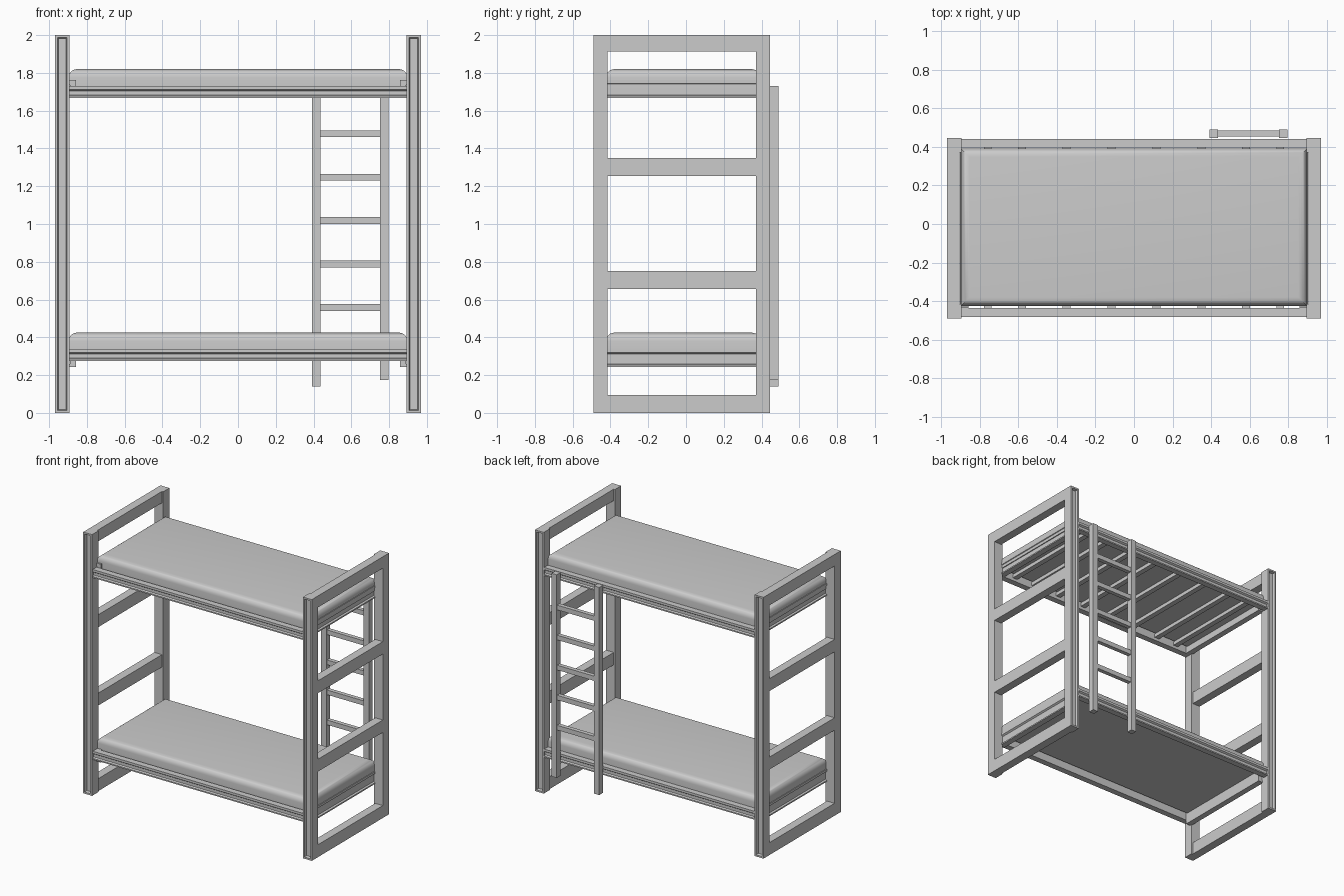
import bpy, bmesh
from mathutils import Vector

if "Cube" in bpy.data.objects:
    bpy.data.objects.remove(bpy.data.objects["Cube"])

grey = bpy.data.materials.new("grey paint")
grey.diffuse_color = (0.6, 0.6, 0.6, 1)
grey.use_nodes = True
grey.node_tree.nodes["Principled BSDF"].inputs["Base Color"].default_value = grey.diffuse_color


def finish(bm, name):
    bmesh.ops.recalc_face_normals(bm, faces=bm.faces)
    me = bpy.data.meshes.new(name)
    bm.to_mesh(me)
    bm.free()
    me.materials.append(grey)
    ob = bpy.data.objects.new(name, me)
    bpy.context.collection.objects.link(ob)
    return ob


def box(name, x0, x1, y0, y1, z0, z1, groove=None):
    """Box between limits; groove = direction of a face that gets a sunk panel."""
    bm = bmesh.new()
    bmesh.ops.create_cube(bm, size=1)
    for v in bm.verts:
        v.co = (x0 if v.co.x < 0 else x1, y0 if v.co.y < 0 else y1, z0 if v.co.z < 0 else z1)
    if groove:
        bm.normal_update()
        face = [f for f in bm.faces if f.normal.dot(Vector(groove)) > 0.9]
        bmesh.ops.inset_region(bm, faces=face, thickness=0.018)
        bmesh.ops.inset_region(bm, faces=face, thickness=0.007, depth=-0.02)
    return finish(bm, name)


def channel(name, a, b, out, width, z0, z1):
    """Rail from a to b (outer face line) with a wide groove along its outer side."""
    a, b, out = Vector((*a, 0)), Vector((*b, 0)), Vector((*out, 0))
    d = 0.012
    prof = [(-width, z0), (0, z0), (0, z0 + 0.010), (-d, z0 + 0.016),
            (-d, z1 - 0.026), (0, z1 - 0.018), (0, z1), (-width, z1)]
    bm = bmesh.new()
    ends = [[bm.verts.new(p + out * o + Vector((0, 0, z))) for o, z in prof] for p in (a, b)]
    n = len(prof)
    for e in ends:
        bm.faces.new(e)
    for i in range(n):
        j = (i + 1) % n
        bm.faces.new((ends[0][i], ends[0][j], ends[1][j], ends[1][i]))
    return finish(bm, name)


def mattress(name, z0, z1):
    """Slab with softly rounded upper edges and corners."""
    ob = box(name, -0.897, 0.897, -0.424, 0.392, z0, z1)
    bm = bmesh.new()
    bm.from_mesh(ob.data)
    edges = [e for e in bm.edges if all(v.co.z > z1 - 0.01 for v in e.verts)]
    bmesh.ops.bevel(bm, geom=edges, offset=0.045, segments=6, profile=0.5, affect='EDGES')
    bm.to_mesh(ob.data)
    bm.free()
    bpy.context.view_layer.objects.active = ob
    ob.select_set(True)
    bpy.ops.object.shade_smooth_by_angle(angle=0.7)
    ob.select_set(False)


# End frames: two grooved posts and four cross rails each
for side, s in (("left", -1), ("right", 1)):
    x0, x1 = sorted((s * 0.893, s * 0.968))
    box(side + " front post", x0, x1, -0.49, -0.415, 0, 2, (0, -1, 0))
    box(side + " back post", x0, x1, 0.37, 0.445, 0, 2, (0, 1, 0))
    r0, r1 = sorted((s * 0.903, s * 0.968))
    for i, (z0, z1) in enumerate(((0, 0.095), (0.655, 0.75), (1.255, 1.35), (1.912, 2))):
        box(f"{side} cross rail {i + 1}", r0, r1, -0.415, 0.37, z0, z1)

# Beds: (name, side rail bottom/top, end rail bottom/top, mattress top)
for bed, s0, s1, e0, e1, top in (("lower", 0.275, 0.339, 0.243, 0.339, 0.425),
                                 ("upper", 1.667, 1.73, 1.667, 1.762, 1.82)):
    channel(bed + " front rail", (-0.893, -0.482), (0.893, -0.482), (0, -1), 0.047, s0, s1)
    channel(bed + " back rail", (-0.893, 0.44), (0.893, 0.44), (0, 1), 0.045, s0, s1)
    for side, s in (("left", -1), ("right", 1)):
        channel(f"{bed} {side} end rail", (s * 0.902, -0.435), (s * 0.902, 0.38),
                (s, 0), 0.045, e0, e1)
    mattress(bed + " mattress", s1 - 0.012, top)

# Slats under the upper mattress
for i, x in enumerate((0.117, 0.35, 0.58, 0.757)):
    for side, s in (("left", -1), ("right", 1)):
        box(f"{side} slat {i + 1}", s * x - 0.02, s * x + 0.02, -0.436, 0.396, 1.69, 1.718)

# Ladder at the back
box("ladder left upright", 0.392, 0.436, 0.445, 0.49, 0.14, 1.73)
box("ladder right upright", 0.752, 0.796, 0.445, 0.49, 0.175, 1.73)
for i in range(5):
    z = 0.558 + i * 0.23
    box(f"ladder rung {i + 1}", 0.436, 0.752, 0.453, 0.485, z - 0.018, z + 0.018)
